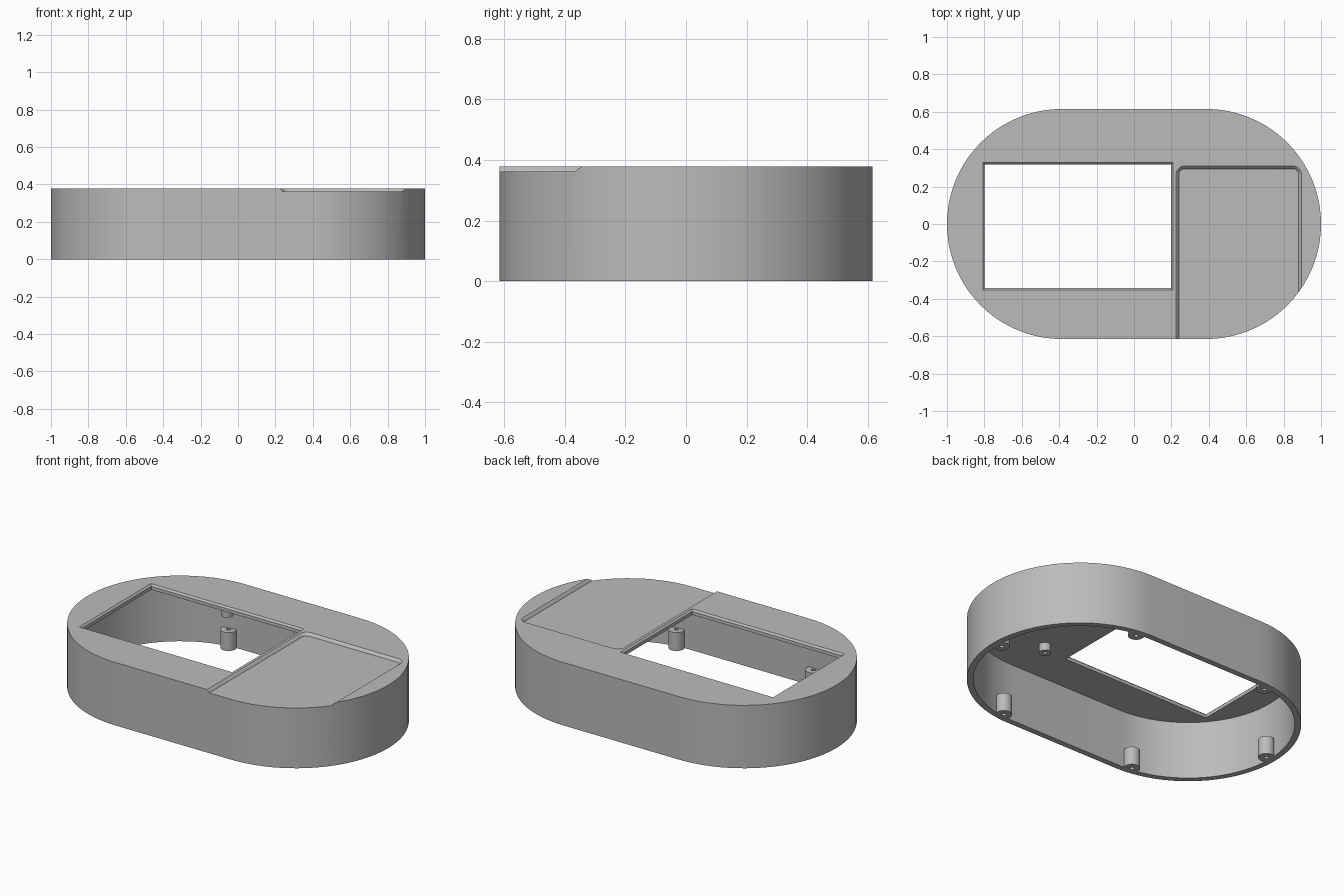
import bpy, bmesh
from math import sin, cos, pi, radians

HEIGHT = 0.378
LID_UNDER = 0.348

cube = bpy.data.objects.get("Cube")
if cube:
    bpy.data.objects.remove(cube, do_unlink=True)

grey = bpy.data.materials.new("matte grey")
grey.use_nodes = True
colour = (0.5, 0.5, 0.5, 1)
grey.diffuse_color = colour
grey.node_tree.nodes["Principled BSDF"].inputs["Base Color"].default_value = colour


def finish(name, bm):
    bmesh.ops.recalc_face_normals(bm, faces=bm.faces)
    mesh = bpy.data.meshes.new(name)
    bm.to_mesh(mesh)
    bm.free()
    mesh.materials.append(grey)
    obj = bpy.data.objects.new(name, mesh)
    bpy.context.collection.objects.link(obj)
    return obj


def loft(name, levels):
    """Solid through a stack of (outline, z) levels, capped at both ends."""
    bm = bmesh.new()
    rings = [[bm.verts.new((x, y, z)) for x, y in outline] for outline, z in levels]
    n = len(rings[0])
    for low, high in zip(rings, rings[1:]):
        for i in range(n):
            j = (i + 1) % n
            bm.faces.new((low[i], low[j], high[j], high[i]))
    bm.faces.new(rings[0][::-1])
    bm.faces.new(rings[-1])
    return finish(name, bm)


def arc(cx, cy, r, start, end, steps):
    angles = [radians(start + (end - start) * i / steps) for i in range(steps + 1)]
    return [(cx + r * cos(a), cy + r * sin(a)) for a in angles]


def stadium(inset=0):
    r = 0.615 - inset
    return arc(0.385, 0, r, -90, 90, 40) + arc(-0.385, 0, r, 90, 270, 40)


def rectangle(grow=0):
    x0, x1, y0, y1 = -0.8 - grow, 0.2 + grow, -0.345 - grow, 0.32 + grow
    return [(x0, y0), (x1, y0), (x1, y1), (x0, y1)]


def recess_outline(inset=0):
    r = 0.045 - inset
    return ([(0.225 + inset, -0.8), (0.895 - inset, -0.8)]
            + arc(0.85, 0.265, r, 0, 90, 8) + arc(0.27, 0.265, r, 90, 180, 8))


def tube(name, x, y, z0, z1, r, hole, sides=32):
    """Upright boss with a screw hole through it."""
    bm = bmesh.new()
    section = [(r, z0), (r, z1), (hole, z1), (hole, z0)]
    rings = [[bm.verts.new((x + q * cos(2 * pi * i / sides),
                            y + q * sin(2 * pi * i / sides), z))
              for i in range(sides)] for q, z in section]
    for a, b in zip(rings, rings[1:] + rings[:1]):
        for i in range(sides):
            j = (i + 1) % sides
            bm.faces.new((a[i], a[j], b[j], b[i]))
    return finish(name, bm)


def smooth(obj):
    bpy.ops.object.select_all(action='DESELECT')
    obj.select_set(True)
    bpy.context.view_layer.objects.active = obj
    bpy.ops.object.shade_smooth_by_angle(angle=radians(30))


# Outer shell, hollow from below
shell = loft("housing_shell", [(stadium(), 0), (stadium(), HEIGHT)])

cutters = [
    loft("cavity_cutter", [(stadium(0.035), -0.1), (stadium(0.035), LID_UNDER)]),
    # Display opening with a bevelled upper lip
    loft("window_cutter", [(rectangle(-0.002), 0.2), (rectangle(-0.002), HEIGHT - 0.01),
                           (rectangle(0.008), HEIGHT), (rectangle(0.008), 0.5)]),
    # Shallow panel recess running off the front edge
    loft("recess_cutter", [(recess_outline(0.015), 0.362), (recess_outline(0.011), 0.369),
                           (recess_outline(), HEIGHT), (recess_outline(), 0.5)]),
]
for cutter in cutters:
    mod = shell.modifiers.new(cutter.name, 'BOOLEAN')
    mod.operation = 'DIFFERENCE'
    mod.solver = 'EXACT'
    mod.object = cutter

# Bake the cuts so that shading follows the finished edges
bpy.context.view_layer.update()
cut_mesh = bpy.data.meshes.new_from_object(
    shell.evaluated_get(bpy.context.evaluated_depsgraph_get()))
shell.modifiers.clear()
shell.data = cut_mesh
for cutter in cutters:
    bpy.data.objects.remove(cutter, do_unlink=True)
smooth(shell)

# Screw posts around the wall, flush with the bottom rim
posts = [(sx * 0.455, sy * 0.56) for sx in (-1, 1) for sy in (-1, 1)]
posts += [(-0.94, 0), (0.94, 0)]
for i, (x, y) in enumerate(posts):
    smooth(tube(f"screw_post_{i + 1}", x, y, 0, 0.11, 0.045, 0.012))

# Short bosses hanging under the lid
for i, (x, y) in enumerate([(-0.33, 0.37), (0.13, 0.4), (0.38, -0.3), (0.38, 0.25)]):
    smooth(tube(f"lid_boss_{i + 1}", x, y, 0.3, LID_UNDER + 0.005, 0.033, 0.01))
